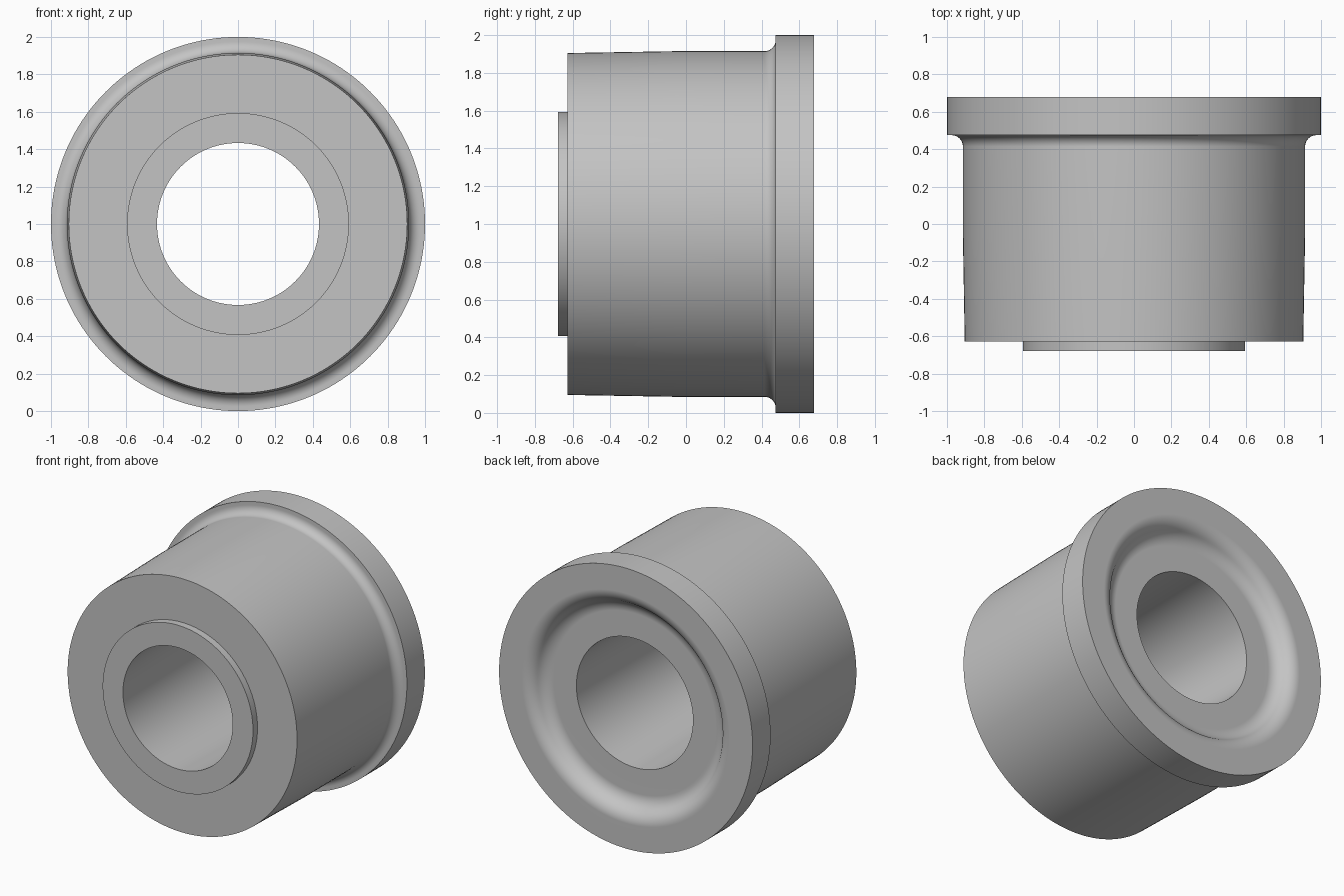
import bpy, bmesh
from math import sin, cos, pi, atan, tau
from mathutils import Vector

cube = bpy.data.objects.get("Cube")
if cube:
    bpy.data.objects.remove(cube, do_unlink=True)

SEGMENTS = 160
HALF = 0.678          # half the length along y
AXIS_Z = 1.0


def arc(cr, cy, radius, start, end, steps=8):
    """Arc points in the (radius, y) plane."""
    angles = [start + (end - start) * i / steps for i in range(steps + 1)]
    return [(cr + radius * cos(a), cy + radius * sin(a)) for a in angles]


def lathe(name, profile, material):
    """Spin a closed (radius, y) profile about the horizontal axis."""
    bm = bmesh.new()
    verts = [bm.verts.new((r, y, AXIS_Z)) for r, y in profile]
    edges = [bm.edges.new((v, verts[i - 1])) for i, v in enumerate(verts)]
    bmesh.ops.spin(bm, geom=verts + edges, cent=(0, 0, AXIS_Z), axis=(0, 1, 0),
                   angle=tau, steps=SEGMENTS, use_duplicate=False)
    bmesh.ops.remove_doubles(bm, verts=bm.verts, dist=1e-5)
    bmesh.ops.recalc_face_normals(bm, faces=bm.faces)
    mesh = bpy.data.meshes.new(name)
    bm.to_mesh(mesh)
    bm.free()
    mesh.materials.append(material)
    obj = bpy.data.objects.new(name, mesh)
    bpy.context.collection.objects.link(obj)
    bpy.ops.object.select_all(action='DESELECT')
    obj.select_set(True)
    bpy.context.view_layer.objects.active = obj
    bpy.ops.object.shade_smooth_by_angle(angle=pi / 6)
    # Keep the flat faces evenly shaded beside the fillets
    weighted = obj.modifiers.new("weighted_normals", 'WEIGHTED_NORMAL')
    weighted.keep_sharp = True
    return obj


grey = bpy.data.materials.new("plain_grey")
colour = (0.55, 0.55, 0.55, 1)
grey.diffuse_color = colour
grey.use_nodes = True
grey.node_tree.nodes["Principled BSDF"].inputs["Base Color"].default_value = colour

# Front collar and slightly tapered body
profile = [(0.433, -HALF), (0.593, -HALF), (0.593, -0.627), (0.905, -0.627),
           (0.915, -0.05)]

# Fillet under the flange, then the flange rim
fillet, flange_y = 0.06, 0.475
profile += arc(0.915 + fillet, flange_y - fillet, fillet, pi, pi / 2)
profile += [(1.0, flange_y), (1.0, HALF)]

# Rounded dish in the back face: convex arc flowing into a concave arc
outer, inner, depth = 0.82, 0.64, 0.1
width = outer - inner
slope = 2 * atan(depth / width)
radius = width / (2 * sin(slope))
profile += arc(outer, HALF - radius, radius, pi / 2, pi / 2 + slope)
concave = arc(inner, HALF - depth + radius, radius, slope - pi / 2, -pi / 2)
profile += concave[1:]

# Back end of the bore, a little wider than the front end
profile.append((0.46, HALF - depth))

lathe("flanged_bushing", profile, grey)
